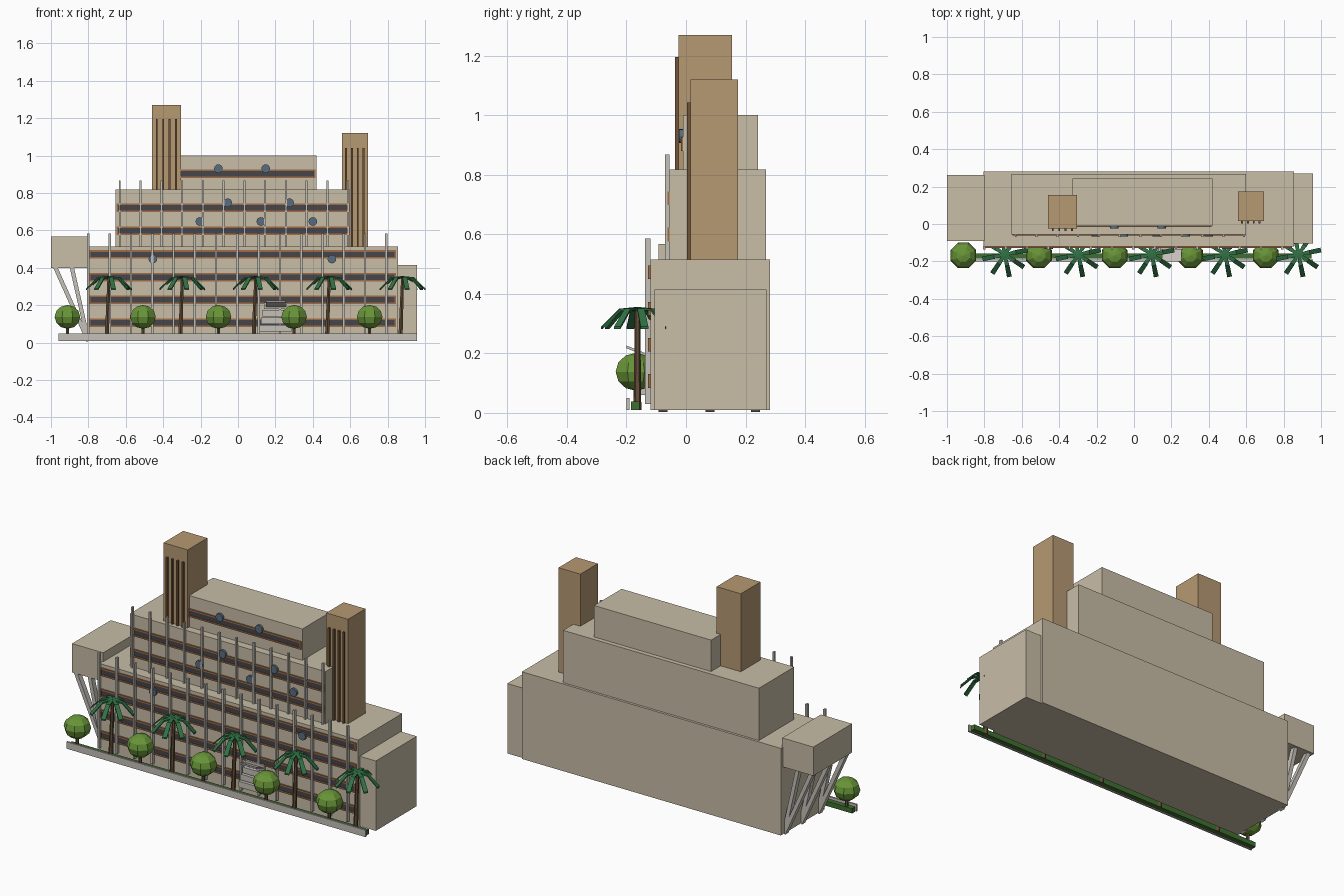
import bpy, math
from mathutils import Vector, Matrix

if "Cube" in bpy.data.objects:
    bpy.data.objects.remove(bpy.data.objects["Cube"])


def mat(name, c):
    m = bpy.data.materials.new(name)
    m.diffuse_color = (*c, 1)
    m.use_nodes = True
    m.node_tree.nodes["Principled BSDF"].inputs["Base Color"].default_value = m.diffuse_color
    return m


WALL = mat("wall_beige", (0.58, 0.51, 0.39))
TOWER = mat("tower_tan", (0.47, 0.32, 0.17))
SLAT = mat("slat_brown", (0.16, 0.09, 0.04))
FRAME = mat("frame_rust", (0.35, 0.15, 0.06))
GLASS = mat("glass_dark", (0.06, 0.06, 0.07))
CONC = mat("concrete", (0.56, 0.53, 0.48))
DISH = mat("disc_blue", (0.10, 0.15, 0.21))
HEDGE = mat("hedge_green", (0.05, 0.16, 0.03))
LEAF = mat("leaf_green", (0.14, 0.30, 0.04))
PALM = mat("palm_green", (0.03, 0.17, 0.06))
TRUNK = mat("trunk_brown", (0.13, 0.08, 0.04))


def obj(name, verts, faces, m):
    me = bpy.data.meshes.new(name)
    me.from_pydata(verts, [], faces)
    me.materials.append(m)
    o = bpy.data.objects.new(name, me)
    bpy.context.collection.objects.link(o)
    return o


BOX_FACES = [(0, 1, 3, 2), (4, 6, 7, 5), (0, 4, 5, 1), (2, 3, 7, 6), (0, 2, 6, 4), (1, 5, 7, 3)]


def box(name, x, y, z, m):
    return obj(name, [(a, b, c) for a in x for b in y for c in z], BOX_FACES, m)


def beam(name, a, b, w, d, m):
    """Square bar running from a to b."""
    a, b = Vector(a), Vector(b)
    n = (b - a).length
    o = box(name, (-w / 2, w / 2), (-d / 2, d / 2), (0, n), m)
    ang = math.atan2(b.x - a.x, b.z - a.z)
    o.matrix_world = Matrix.Translation(a) @ Matrix.Rotation(ang, 4, 'Y')
    return o


def prim(name, m):
    o = bpy.context.object
    o.name = name
    o.data.materials.append(m)
    return o


# Stepped building masses
box("main_block", (-0.805, 0.855), (-0.12, 0.282), (0.01, 0.515), WALL)
box("middle_block", (-0.655, 0.60), (-0.055, 0.268), (0.515, 0.818), WALL)
box("top_block", (-0.33, 0.42), (-0.01, 0.242), (0.818, 1.0), WALL)
box("left_wing", (-1.0, -0.80), (-0.092, 0.262), (0.40, 0.567), WALL)
box("right_wing", (0.85, 0.957), (-0.105, 0.27), (0.01, 0.415), WALL)

# Towers with vertical slats
for side, x, y, top, slat_z in (("left", (-0.46, -0.305), (-0.025, 0.155), 1.27, (0.8, 1.195)),
                                ("right", (0.555, 0.695), (0.015, 0.175), 1.12, (0.515, 1.042))):
    box(side + "_tower", x, y, (0.012, top), TOWER)
    for i in range(4):
        c = x[0] + (x[1] - x[0]) * (i + 0.75) / 4.5
        box(f"{side}_tower_slat", (c - 0.005, c + 0.005), (y[0] - 0.012, y[0] + 0.005), slat_z, SLAT)


# Window bands: rust frame around dark glass
def band(x0, x1, y, z):
    for s in (-1, 1):
        zz = sorted((z + s * 0.014, z + s * 0.023))
        box("window_frame_rail", (x0, x1), (y - 0.007, y + 0.004), zz, FRAME)
    for a in (x0, x1 - 0.009):
        box("window_frame_end", (a, a + 0.009), (y - 0.007, y + 0.004), (z - 0.014, z + 0.014), FRAME)
    box("window_glass", (x0 + 0.009, x1 - 0.009), (y - 0.004, y + 0.004), (z - 0.014, z + 0.014), GLASS)


for z in (0.107, 0.229, 0.35, 0.472):
    band(-0.797, 0.845, -0.12, z)
for z in (0.599, 0.721):
    band(-0.65, 0.595, -0.055, z)
band(-0.32, 0.415, -0.01, 0.903)

# Facade fins
for i in range(15):
    x = -0.80 + i * 0.1138
    box("lower_fin", (x - 0.006, x + 0.006), (-0.137, -0.12), (0.03, 0.585), CONC)
for i in range(12):
    x = -0.632 + i * 0.111
    box("upper_fin", (x - 0.005, x + 0.005), (-0.07, -0.055), (0.515, 0.868), CONC)

# Round wall discs
for x, y, z in ((-0.105, -0.01, 0.93), (0.148, -0.01, 0.93), (-0.055, -0.055, 0.748),
                (0.276, -0.055, 0.748), (-0.204, -0.055, 0.648), (0.122, -0.055, 0.648),
                (0.4, -0.055, 0.648), (-0.455, -0.12, 0.447), (0.502, -0.12, 0.447)):
    bpy.ops.mesh.primitive_cylinder_add(vertices=16, radius=0.023, depth=0.016,
                                        location=(x, y - 0.005, z), rotation=(math.pi / 2, 0, 0))
    prim("wall_disc", DISH)

# Slanted struts under the left wing
for y in (-0.077, 0.08, 0.234):
    beam("outer_strut", (-0.80, y, 0.008), (-0.98, y, 0.41), 0.022, 0.03, CONC)
    beam("inner_strut", (-0.80, y, 0.008), (-0.89, y, 0.41), 0.022, 0.03, CONC)

# Entrance steps and tilted canopy
for i in range(4):
    w = 0.085 - i * 0.008
    box("entrance_step", (0.20 - w, 0.20 + w), (-0.16 + i * 0.008, -0.115),
        (0.06 + i * 0.04, 0.094 + i * 0.04), CONC)
cx = (0.15, 0.255)
obj("entrance_canopy", [(x, y, z + t) for x in cx for y, z in ((-0.20, 0.217), (-0.12, 0.185))
                        for t in (0, 0.009)], BOX_FACES, CONC)

# Street wall and hedge
box("street_wall", (-0.96, 0.957), (-0.20, -0.19), (0.01, 0.05), CONC)
box("hedge", (-0.955, 0.95), (-0.185, -0.157), (0.01, 0.038), HEDGE)

# Round trees
for i in range(5):
    x = -0.912 + i * 0.404
    bpy.ops.mesh.primitive_cylinder_add(vertices=6, radius=0.009, depth=0.08, location=(x, -0.168, 0.05))
    prim("tree_trunk", TRUNK)
    bpy.ops.mesh.primitive_uv_sphere_add(segments=8, ring_count=6, radius=0.074,
                                         location=(x, -0.168, 0.138), rotation=(0, 0, math.pi / 8))
    prim("tree_crown", LEAF).scale.z = 0.86

# Palms: leaning trunk and eight drooping fronds
for i in range(5):
    c = Vector((-0.69 + i * 0.3925, -0.163, 0.352))
    bpy.ops.mesh.primitive_cone_add(vertices=6, radius1=0.013, radius2=0.009, depth=0.34)
    t = prim("palm_trunk", TRUNK)
    t.matrix_world = Matrix.Translation((c.x - 0.006, c.y, 0.18)) @ Matrix.Rotation(0.035, 4, 'Y')
    for k in range(8):
        profile = ((0.0, 0.007, 0.0), (0.06, 0.012, -0.006), (0.122, 0.013, -0.066))
        v = [(r, s * w, z + h) for r, w, z in profile for s in (-1, 1) for h in (-0.004, 0.004)]
        f = [(0, 1, 3, 2), (8, 10, 11, 9)]
        for j in (0, 4):
            f += [(j + a, j + b, j + b + 4, j + a + 4) for a, b in ((1, 0), (3, 1), (2, 3), (0, 2))]
        o = obj("palm_frond", v, f, PALM)
        o.matrix_world = Matrix.Translation(c) @ Matrix.Rotation((k + 0.25) * math.pi / 4, 4, 'Z')
